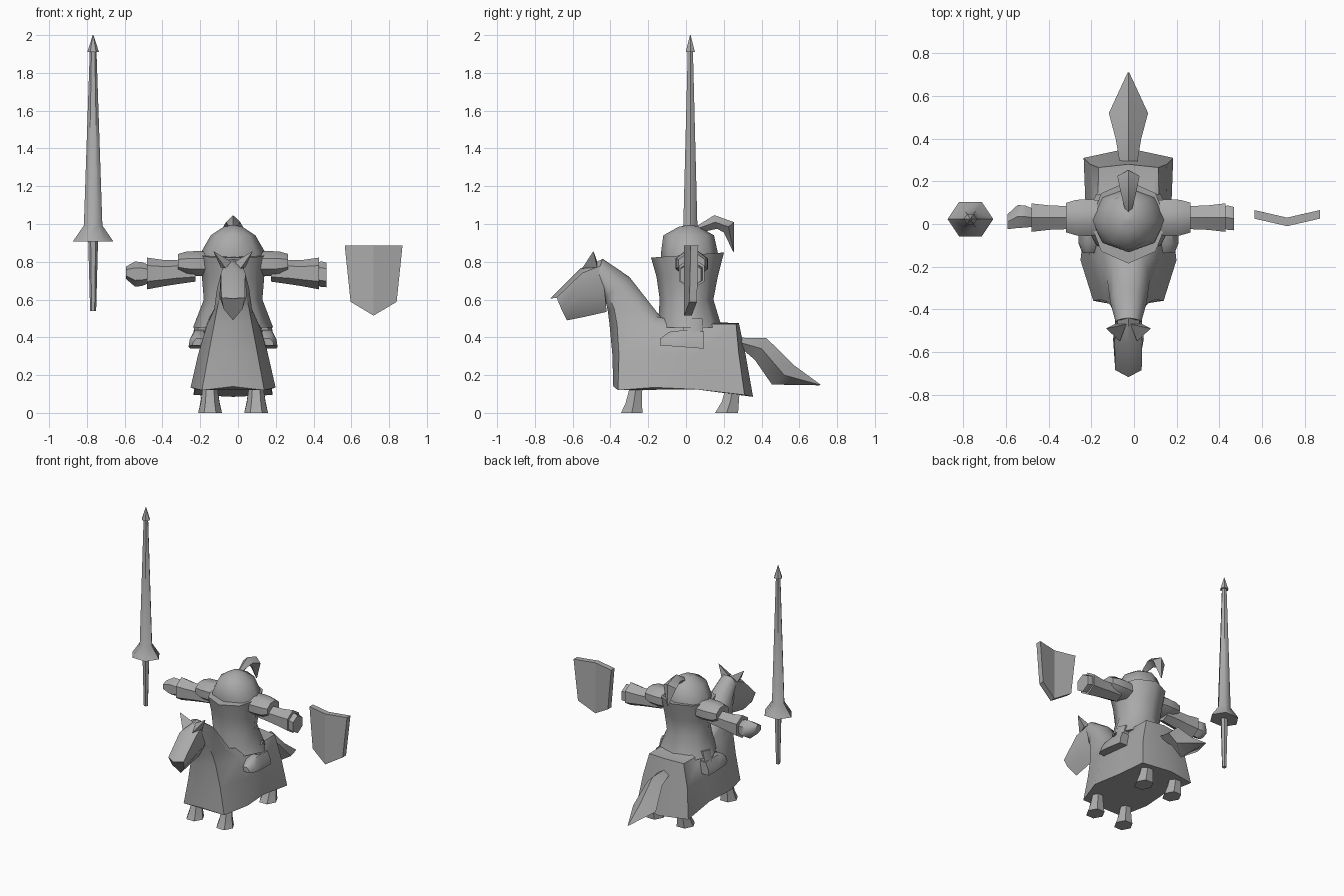
import bpy, bmesh, math
from mathutils import Vector

CX = -0.026  # centre line of horse and rider

mat = bpy.data.materials.new("plain_grey")
mat.diffuse_color = (0.4, 0.4, 0.4, 1)


def finish(name, bm, angle=50):
    bmesh.ops.remove_doubles(bm, verts=bm.verts, dist=1e-5)
    bmesh.ops.recalc_face_normals(bm, faces=bm.faces)
    me = bpy.data.meshes.new(name)
    bm.to_mesh(me)
    bm.free()
    me.materials.append(mat)
    ob = bpy.data.objects.new(name, me)
    bpy.context.collection.objects.link(ob)
    bpy.ops.object.select_all(action='DESELECT')
    ob.select_set(True)
    bpy.context.view_layer.objects.active = ob
    bpy.ops.object.shade_smooth_by_angle(angle=math.radians(angle))
    return ob


def loft(name, rings, angle=50):
    """Skin a list of equal-length rings and cap both ends."""
    bm = bmesh.new()
    vs = [[bm.verts.new(p) for p in r] for r in rings]
    n = len(vs[0])
    for a, b in zip(vs, vs[1:]):
        for i in range(n):
            j = (i + 1) % n
            bm.faces.new((a[i], a[j], b[j], b[i]))
    for cap in (vs[0], vs[-1]):
        bm.faces.new(cap)
    return finish(name, bm, angle)


def ring(half):
    """Mirror a half outline across the centre line."""
    full = half + [(-x, y, z) for x, y, z in half[-2:0:-1]]
    return [(x + CX, y, z) for x, y, z in full]


def tube(name, stations, sides, axis='z', turn=0.0, angle=50):
    """Stations: (position, centre a, centre b, radius a, radius b)."""
    rings = []
    for t, ca, cb, ra, rb in stations:
        r = []
        for i in range(sides):
            w = 2 * math.pi * (i + turn) / sides
            a, b = ca + ra * math.cos(w), cb + rb * math.sin(w)
            r.append((t, a, b) if axis == 'x' else (a, b, t))
        rings.append(r)
    return loft(name, rings, angle)


# Horse: draped body rising into the neck
loft("horse_body", [
    ring([(0, -.385, .14), (.165, -.36, .12), (.225, -.17, .135),
          (.2, .05, .125), (.21, .31, .095), (0, .355, .085)]),
    ring([(0, -.39, .31), (.13, -.355, .31), (.185, -.16, .31),
          (.175, .05, .31), (.18, .28, .31), (0, .315, .31)]),
    ring([(0, -.405, .47), (.1, -.365, .47), (.14, -.16, .46),
          (.145, .05, .47), (.14, .265, .47), (0, .28, .475)]),
    ring([(0, -.415, .545), (.085, -.38, .55), (.1, -.26, .55),
          (.07, -.16, .51), (.03, -.12, .49), (0, -.115, .48)]),
    ring([(0, -.43, .61), (.07, -.41, .62), (.085, -.37, .66),
          (.07, -.33, .69), (.04, -.305, .715), (0, -.3, .72)]),
    ring([(0, -.47, .7), (.05, -.46, .72), (.06, -.46, .75),
          (.05, -.45, .79), (.03, -.445, .81), (0, -.44, .815)]),
])

# Horse head, from poll to muzzle
loft("horse_head", [
    ring([(0, -.44, .815), (.05, -.45, .78), (.06, -.43, .64), (0, -.42, .535)]),
    ring([(0, -.56, .765), (.065, -.55, .74), (.072, -.54, .62), (0, -.53, .51)]),
    ring([(0, -.718, .605), (.062, -.685, .61), (.05, -.66, .55), (0, -.63, .49)]),
])

for s, side in ((-1, "right"), (1, "left")):
    # Ears
    base = [(CX + s * x, y, z) for x, y, z in
            ((.01, -.47, .80), (.065, -.47, .77), (.04, -.55, .765))]
    tip = (CX + s * .105, -.49, .857)
    loft(f"horse_ear_{side}", [base, [tip] * 3][:1] + [
        [tuple(Vector(p).lerp(Vector(tip), .97)) for p in base]])
    # Horse legs
    x = CX + s * .122
    tube(f"horse_front_leg_{side}", [(0, x, -.287, .063, .066), (.05, x, -.277, .05, .05),
                                     (.2, x, -.255, .03, .03)], 6)
    tube(f"horse_rear_leg_{side}", [(0, x, .215, .063, .07), (.06, x, .235, .05, .052),
                                    (.2, x, .26, .03, .035)], 6)
    # Rider boot and shin
    b = CX + s * .18
    loft(f"boot_{side}", [
        [(b + dx, y, z) for dx, z in
         ((-.055 * w, z0), (.055 * w, z0), (.05 * w, z0 + .45 * h),
          (.025 * w, z0 + h), (-.025 * w, z0 + h), (-.05 * w, z0 + .45 * h))]
        for y, w, z0, h in ((-.137, .65, .358, .035), (-.09, 1, .354, .075),
                            (-.01, 1, .348, .09), (.095, .85, .34, .09))])
    tube(f"shin_{side}", [(.38, b, .04, .04, .055), (.5, CX + s * .15, .035, .045, .06)], 6)
    # Shoulder guard
    tube(f"shoulder_{side}", [(CX + s * .13, .03, .79, .088, .07),
                              (CX + s * .19, .03, .79, .093, .072),
                              (CX + s * .245, .03, .79, .09, .07),
                              (CX + s * .292, .03, .792, .075, .053)],
         8, 'x', .5, 40)
    # Sleeve with flared cuff
    tube(f"arm_{side}", [(CX + s * .2, .03, .745, .055, .05),
                         (CX + s * .3, .03, .745, .063, .064),
                         (CX + s * .37, .03, .74, .066, .07),
                         (CX + s * .455, .03, .738, .077, .084)], 6, 'x', .5)

# Hands: a closed fist and a shorter shield hand
tube("hand_right", [(CX - .45, .03, .735, .05, .05), (CX - .485, .035, .735, .06, .064),
                    (CX - .52, .035, .735, .062, .066), (CX - .568, .01, .742, .04, .032)],
     6, 'x', .5)
tube("hand_left", [(CX + .44, .03, .735, .055, .055), (CX + .465, .03, .735, .066, .068),
                   (CX + .495, .025, .73, .063, .065)], 6, 'x', .5)

# Rider tunic with flared skirt, octagonal
torso = tube("tunic", [(.452, CX, .02, .212, .17), (.6, CX, .003, .155, .142),
                       (.72, CX, .006, .165, .162), (.835, CX, .008, .18, .193)], 8)
for v in torso.data.vertices:  # collar rises to the back
    if v.co.z > .8:
        v.co.z += .07 * v.co.y

# Helmet dome
tube("helmet", [(.8, CX, .02, .176, .15), (.85, CX, .018, .17, .15),
                (.94, CX, .014, .118, .134), (.985, CX, .016, .05, .055),
                (.996, CX, .02, .008, .008)], 8, angle=60)

# Helmet plume, curling backwards
loft("plume", [
    ring([(0, .05, .985), (.015, .06, .975), (0, .075, .955)]),
    ring([(0, .15, 1.047), (.038, .155, 1.01), (0, .165, .975)]),
    ring([(0, .253, 1.01), (.052, .225, .985), (0, .2, .955)]),
    ring([(0, .254, .855), (.004, .252, .853), (0, .25, .852)]),
])

# Horse tail
loft("tail", [
    ring([(0, .28, .398), (.04, .28, .375), (0, .29, .345)]),
    ring([(0, .425, .397), (.06, .4, .34), (0, .365, .28)]),
    ring([(0, .575, .25), (.092, .52, .2), (0, .455, .15)]),
    ring([(0, .712, .15), (.004, .71, .148), (0, .706, .146)]),
])

# Lance: grip, flared guard, long shaft and point
LX, LY = -.767, .023
tube("lance_grip", [(.54, LX, LY, .016, .015), (.91, LX, LY, .026, .024)], 6)
tube("lance_shaft", [(.908, LX, LY, .107, .093), (.992, LX, LY, .049, .043),
                     (1.91, LX, LY, .018, .016)], 6)
tube("lance_point", [(1.91, LX, LY, .031, .028), (2.0, LX, LY, .002, .002)], 6)

# Shield: two plates folded along a vertical ridge
SX = .718
front = [(-.153, .025, .887), (0, -.01, .887), (.153, .025, .887),
         (.122, .018, .588), (0, -.01, .515), (-.122, .018, .588)]
bm = bmesh.new()
fv = [bm.verts.new((SX + x, y, z)) for x, y, z in front]
bv = [bm.verts.new((SX + x, y + .04, z)) for x, y, z in front]
for v in (fv, bv):
    bm.faces.new((v[0], v[1], v[4], v[5]))
    bm.faces.new((v[1], v[2], v[3], v[4]))
for i in range(6):
    j = (i + 1) % 6
    bm.faces.new((fv[i], fv[j], bv[j], bv[i]))
finish("shield", bm, 20)
